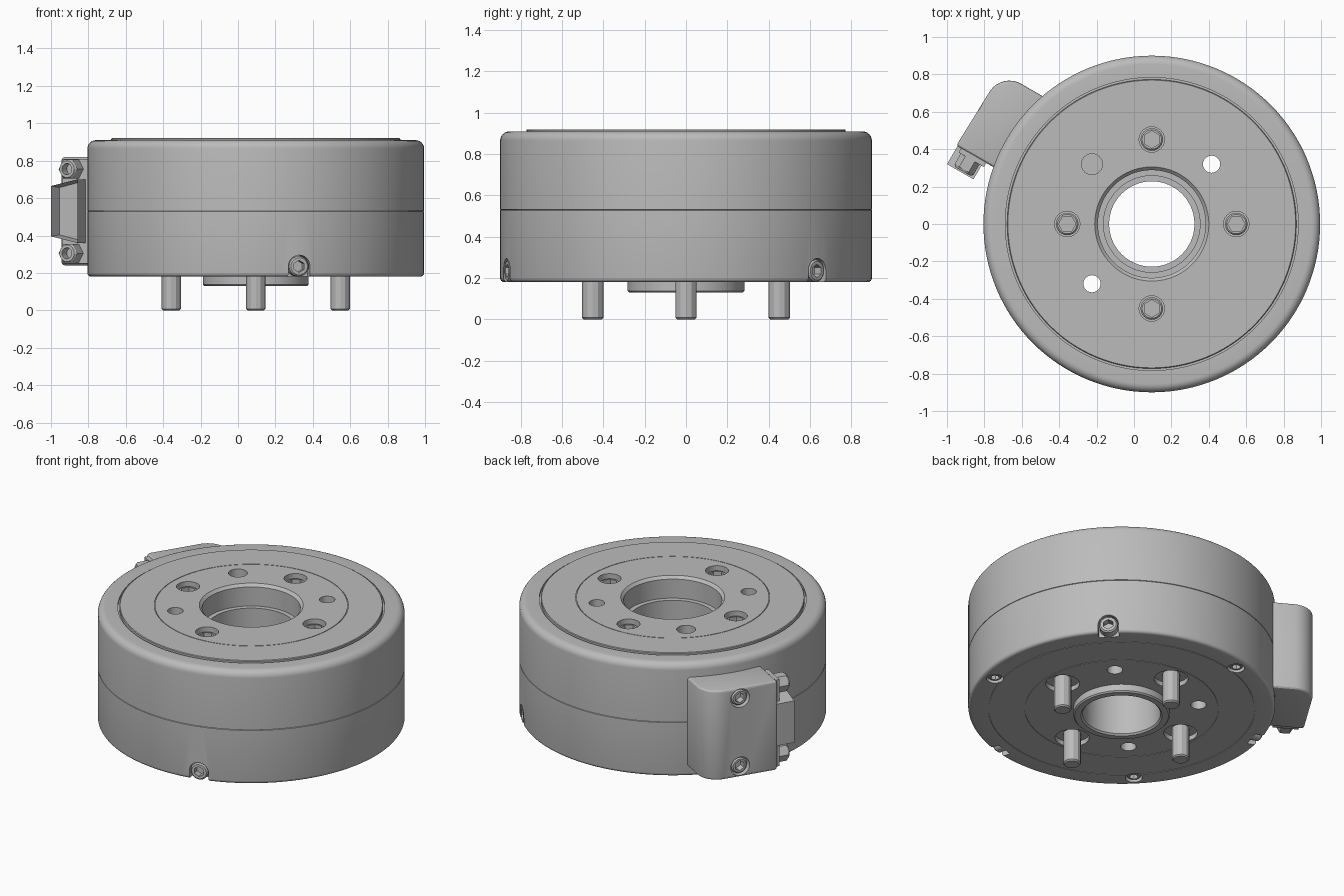
import bpy, bmesh, math
from mathutils import Matrix, Vector

cube = bpy.data.objects.get("Cube")
if cube:
    bpy.data.objects.remove(cube, do_unlink=True)

grey = bpy.data.materials.new("machined grey")
grey.use_nodes = True
grey.diffuse_color = (0.5, 0.5, 0.5, 1)
grey.node_tree.nodes["Principled BSDF"].inputs["Base Color"].default_value = (0.5, 0.5, 0.5, 1)

CENTRE = Matrix.Translation((0.095, 0, 0))
T = Matrix.Translation


def turn(deg, axis="Z"):
    return Matrix.Rotation(math.radians(deg), 4, axis)


def finish(name, bm, matrix):
    bmesh.ops.recalc_face_normals(bm, faces=bm.faces)
    bm.transform(matrix)
    mesh = bpy.data.meshes.new(name)
    bm.to_mesh(mesh)
    bm.free()
    mesh.materials.append(grey)
    obj = bpy.data.objects.new(name, mesh)
    bpy.context.collection.objects.link(obj)
    return obj


def lathe(name, profile, seg, matrix, closed=False):
    """Revolve (radius, z[, 'hex']) points; open profiles get end caps."""
    bm = bmesh.new()
    rings = []
    for r, z, *kind in profile:
        ring = []
        for i in range(seg):
            a = 2 * math.pi * i / seg
            k = 1
            if kind:
                k = math.cos(math.pi / 6) / math.cos(a % (math.pi / 3) - math.pi / 6)
            ring.append(bm.verts.new((r * k * math.cos(a), r * k * math.sin(a), z)))
        rings.append(ring)
    pairs = list(zip(rings, rings[1:]))
    if closed:
        pairs.append((rings[-1], rings[0]))
    else:
        bm.faces.new(rings[0])
        bm.faces.new(rings[-1])
    for a, b in pairs:
        for i in range(seg):
            j = (i + 1) % seg
            bm.faces.new((a[i], a[j], b[j], b[i]))
    return finish(name, bm, matrix)


def prism(name, points, low, high, matrix, wall=0, depth=0):
    """Extrude an outline along z; wall and depth hollow out the top end."""
    bm = bmesh.new()
    bottom = [bm.verts.new((x, y, low)) for x, y in points]
    top = [bm.verts.new((x, y, high)) for x, y in points]
    bm.faces.new(bottom)
    cap = bm.faces.new(top)
    for i in range(len(points)):
        j = (i + 1) % len(points)
        bm.faces.new((bottom[i], bottom[j], top[j], top[i]))
    bmesh.ops.recalc_face_normals(bm, faces=bm.faces)
    if wall:
        bmesh.ops.inset_region(bm, faces=[cap], thickness=wall)
        bmesh.ops.translate(bm, verts=cap.verts, vec=(0, 0, -depth))
    return finish(name, bm, matrix)


def arc(cx, cy, r, start, end, n):
    steps = [math.radians(start + (end - start) * i / n) for i in range(n + 1)]
    return [(cx + r * math.cos(a), cy + r * math.sin(a)) for a in steps]


def select_only(obj):
    bpy.ops.object.select_all(action="DESELECT")
    obj.select_set(True)
    bpy.context.view_layer.objects.active = obj


def cut(obj, cutters):
    select_only(obj)
    for c in cutters:
        mod = obj.modifiers.new("cut", "BOOLEAN")
        mod.operation = "DIFFERENCE"
        mod.solver = "EXACT"
        mod.object = c
        bpy.ops.object.modifier_apply(modifier=mod.name)
        bpy.data.objects.remove(c, do_unlink=True)


def drill(r, low, high, matrix, seg=24):
    return lathe("drill", [(r, low), (r, high)], seg, matrix)


def socket_head(name, r, low, high, hexr, matrix):
    """Cap screw head with a hexagonal socket, facing local +z."""
    return lathe(name, [(r, low), (r, high - 0.008), (r - 0.008, high), (hexr, high, "hex"),
                        (hexr, high - 0.045, "hex")], 24, matrix)


def groove_up(r, z, w, d):
    return [(r + w, z), (r + w, z + d), (r - w, z + d), (r - w, z)]


# Housing: outer wall, top plate, stepped bore and bottom spigot
profile = arc(0.88, 0.2, 0.02, -90, 0, 4)
profile += [(0.9, 0.528), (0.896, 0.53), (0.9, 0.532)]
profile += arc(0.855, 0.865, 0.045, 0, 90, 6)
profile += [(0.783, 0.91), (0.783, 0.895), (0.773, 0.895), (0.773, 0.916), (0.769, 0.92)]
profile += groove_up(0.567, 0.92, 0.002, -0.004)
profile += [(0.305, 0.92), (0.288, 0.903), (0.288, 0.78), (0.258, 0.78), (0.258, 0.5),
            (0.228, 0.5), (0.228, 0.14), (0.238, 0.13), (0.275, 0.13), (0.283, 0.138), (0.283, 0.18)]
profile += groove_up(0.567, 0.18, -0.002, 0.004) + groove_up(0.78, 0.18, -0.002, 0.004)
housing = lathe("housing", profile, 128, CENTRE, closed=True)

cutters = []

# Through bolts in counterbores
for angle in range(0, 360, 90):
    place = CENTRE @ turn(angle) @ T((0.452, 0, 0))
    cutters += [drill(0.068, 0.78, 1, place), drill(0.1, 0.1, 0.21, place)]
    socket_head("bolt_head", 0.06, 0.77, 0.895, 0.046, place)
    lathe("bolt_shaft", [(0.044, 0), (0.052, 0.008), (0.052, 0.25)], 12, place)

# Dowel holes: two go through, one is blind from both ends
for angle in (45, 225):
    cutters.append(drill(0.046, 0, 1, CENTRE @ turn(angle) @ T((0.452, 0, 0))))
blind = CENTRE @ turn(135) @ T((0.452, 0, 0))
cutters += [drill(0.056, 0.7, 1, blind), drill(0.046, 0, 0.4, blind)]

# Radial clamp screws in open notches at the lower edge
for angle in (-75, 45, 165):
    place = CENTRE @ turn(angle) @ T((0, 0, 0.235)) @ turn(90, "Y")
    slot = arc(0, 0, 0.06, 90, 270, 12) + [(0.12, -0.06), (0.12, 0.06)]
    cutters.append(prism("notch", slot, 0.84, 1, place))
    socket_head("clamp_screw", 0.054, 0.82, 0.897, 0.032, place)

# Small recessed screws under the rim
for angle in (-15, 105, 225):
    place = CENTRE @ turn(angle) @ T((0.82, 0, 0.18)) @ turn(180, "X")
    cutters.append(drill(0.05, -0.05, 0.1, place))
    socket_head("base_screw", 0.042, -0.06, -0.008, 0.026, place)

cut(housing, cutters)

# Connector box: local x points out from the housing, local y towards the plug
SIDE = CENTRE @ turn(150)
outline = [(0.8, 0.16), (0.8, -0.3), (0.95, -0.3)]
outline += arc(0.98, -0.175, 0.125, -90, -5, 8) + [(1.115, 0.16)]
box = prism("connector_box", outline, 0.24, 0.82, SIDE)
select_only(box)
bevel = box.modifiers.new("soft edges", "BEVEL")
bevel.width = 0.018
bevel.segments = 3
bevel.limit_method = "ANGLE"
bpy.ops.object.modifier_apply(modifier=bevel.name)

pockets = []
for z in (0.31, 0.75):
    place = SIDE @ T((0, -0.08, z)) @ turn(90, "Y")
    pockets.append(drill(0.06, 1.05, 1.2, place))
    socket_head("box_screw", 0.05, 1.03, 1.1, 0.032, place)
cut(box, pockets)

# Plug: flange, hollow shell and two hexagonal jack posts
PLUG = SIDE @ T((0, 0, 0.53)) @ turn(-90, "X")
prism("plug_flange", [(0.93, -0.28), (1.085, -0.28), (1.085, 0.28), (0.93, 0.28)], 0.14, 0.185, PLUG)
shell = [(0.945, -0.17), (1.108, -0.135), (1.108, 0.135), (0.945, 0.17)]
prism("plug_shell", shell, 0.15, 0.27, PLUG, wall=0.014, depth=0.07)
for side in (-1, 1):
    lathe("jack_post", [(0.058, 0.15, "hex"), (0.058, 0.25, "hex"), (0.045, 0.262),
                        (0.03, 0.262), (0.03, 0.21)], 24, PLUG @ T((1.015, side * 0.225, 0)))

# Smooth curved surfaces while keeping machined edges crisp
for obj in bpy.context.collection.objects:
    if obj.type == "MESH" and grey.name in obj.data.materials:
        select_only(obj)
        bpy.ops.object.shade_smooth_by_angle(angle=math.radians(25))
